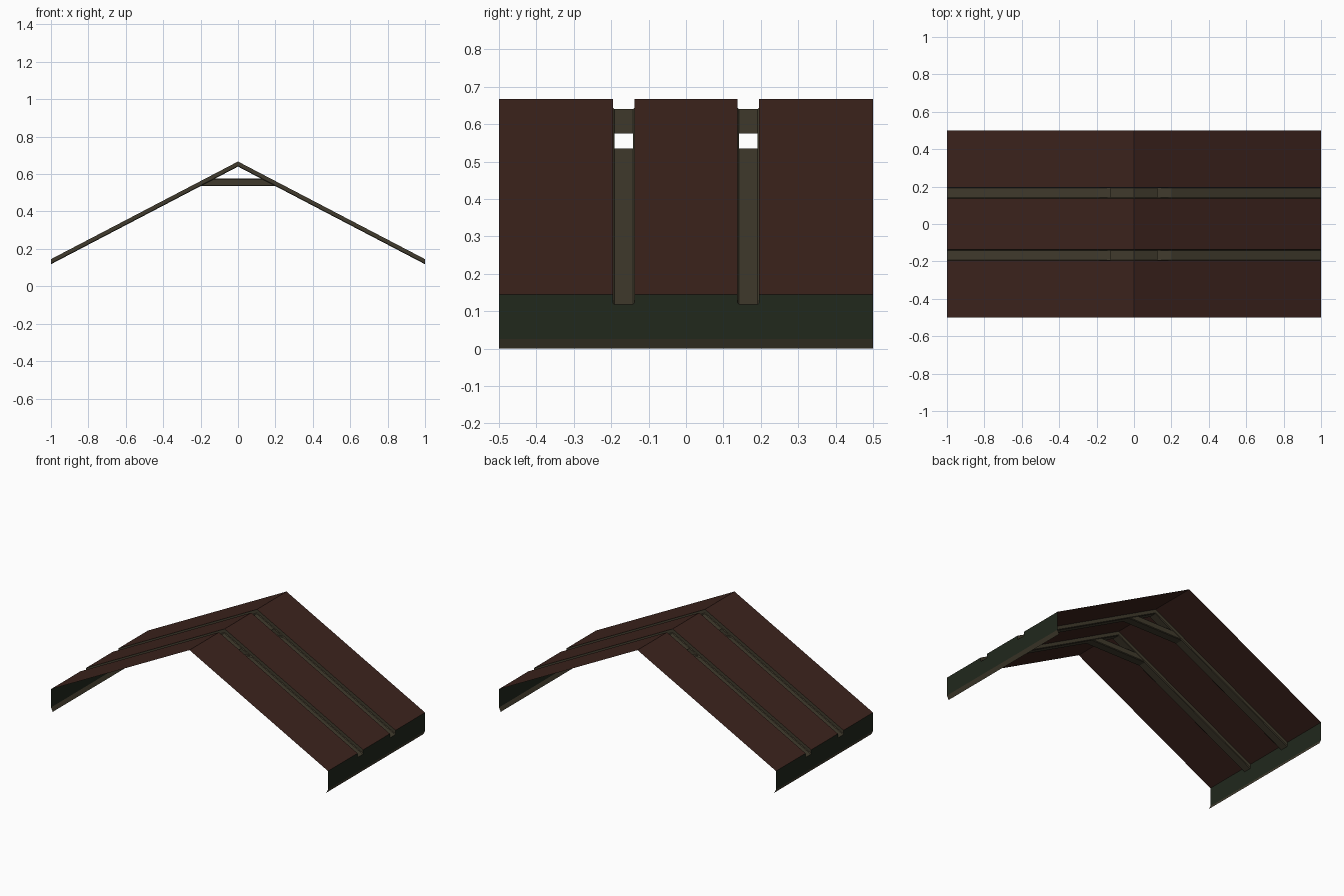
import bpy

if "Cube" in bpy.data.objects:
    bpy.data.objects.remove(bpy.data.objects["Cube"])

RIDGE, SLOPE, DEPTH = 0.667, 0.522, 0.027   # ridge height, roof pitch, channel depth
HALF, CH = 0.029, 0.004                     # channel half width, corner chamfer
CENTRES = (-1 / 6, 1 / 6)


def material(name, rgb):
    m = bpy.data.materials.new(name)
    m.diffuse_color = (*rgb, 1)
    m.use_nodes = True
    m.node_tree.nodes["Principled BSDF"].inputs["Base Color"].default_value = m.diffuse_color
    return m


brown = material("brown_sheet", (0.046, 0.017, 0.012))
olive = material("olive_beam", (0.052, 0.044, 0.026))
green = material("dark_green_fascia", (0.015, 0.021, 0.012))


def roof(x):
    return RIDGE - SLOPE * x


def build(name, verts, faces, mat):
    # right half only, mirrored across x = 0
    me = bpy.data.meshes.new(name)
    me.from_pydata(verts, [], faces)
    me.materials.append(mat)
    ob = bpy.data.objects.new(name, me)
    bpy.context.collection.objects.link(ob)
    mod = ob.modifiers.new("mirror", 'MIRROR')
    mod.merge_threshold = 0.0005
    return ob


def strips(name, runs, mat):
    # each run is (start points, end points, closed)
    verts, faces = [], []
    for a, b, closed in runs:
        n, o = len(a), len(verts)
        verts += a + b
        for i in range(n if closed else n - 1):
            j = (i + 1) % n
            faces.append((o + i, o + j, o + n + j, o + n + i))
    return build(name, verts, faces, mat)


# roof sheets between the channels
edges = [-0.5, CENTRES[0] - HALF, CENTRES[0] + HALF,
         CENTRES[1] - HALF, CENTRES[1] + HALF, 0.5]
for k in range(0, 6, 2):
    y0, y1 = edges[k], edges[k + 1]
    build(f"roof_sheet_{k // 2 + 1}",
          [(0, y0, RIDGE), (1, y0, roof(1)), (1, y1, roof(1)), (0, y1, RIDGE)],
          [(0, 1, 2, 3)], brown)

TIE_LOW, TIE_TOP = 0.535, 0.575
x_out = (RIDGE - DEPTH - TIE_LOW) / SLOPE
x_in = (RIDGE - DEPTH - TIE_TOP) / SLOPE
section = [(-HALF, 0), (-HALF, -DEPTH + CH), (-HALF + CH, -DEPTH),
           (HALF - CH, -DEPTH), (HALF, -DEPTH + CH), (HALF, 0)]

for k, c in enumerate(CENTRES, 1):
    # open-topped rafter channel, its floor cut away where the tie joins
    def ring(x, part):
        return [(x, c + y, roof(x) + z) for y, z in part]
    runs = []
    for x0, x1, parts in ((0, x_in, [section]),
                          (x_in, x_out, [section[:3], section[3:]]),
                          (x_out, 1, [section])):
        runs += [(ring(x0, p), ring(x1, p), False) for p in parts]
    strips(f"rafter_channel_{k}", runs, olive)

    # hollow collar tie, open ended into the rafters
    box = [(-HALF, TIE_LOW + CH), (-HALF + CH, TIE_LOW), (HALF - CH, TIE_LOW), (HALF, TIE_LOW + CH),
           (HALF, TIE_TOP - CH), (HALF - CH, TIE_TOP), (-HALF + CH, TIE_TOP), (-HALF, TIE_TOP - CH)]
    a = [(0, c + y, z) for y, z in box]
    b = [(((RIDGE - DEPTH - z) / SLOPE), c + y, z) for y, z in box]
    strips(f"collar_tie_{k}", [(b, a, True)], olive)

# eave fascia, notched around the channel ends
outline = [(-0.5, 0.025), (0.5, 0.025), (0.5, roof(1))]
for c in reversed(CENTRES):
    outline += [(c + y, roof(1) + z) for y, z in reversed(section)]
outline.append((-0.5, roof(1)))
build("eave_fascia", [(1, y, z) for y, z in outline], [tuple(range(len(outline)))], green)

# inward-sloping drip edge under the fascia
build("drip_edge", [(0.987, -0.5, 0), (0.987, 0.5, 0), (1, 0.5, 0.025), (1, -0.5, 0.025)],
      [(0, 1, 2, 3)], olive)
